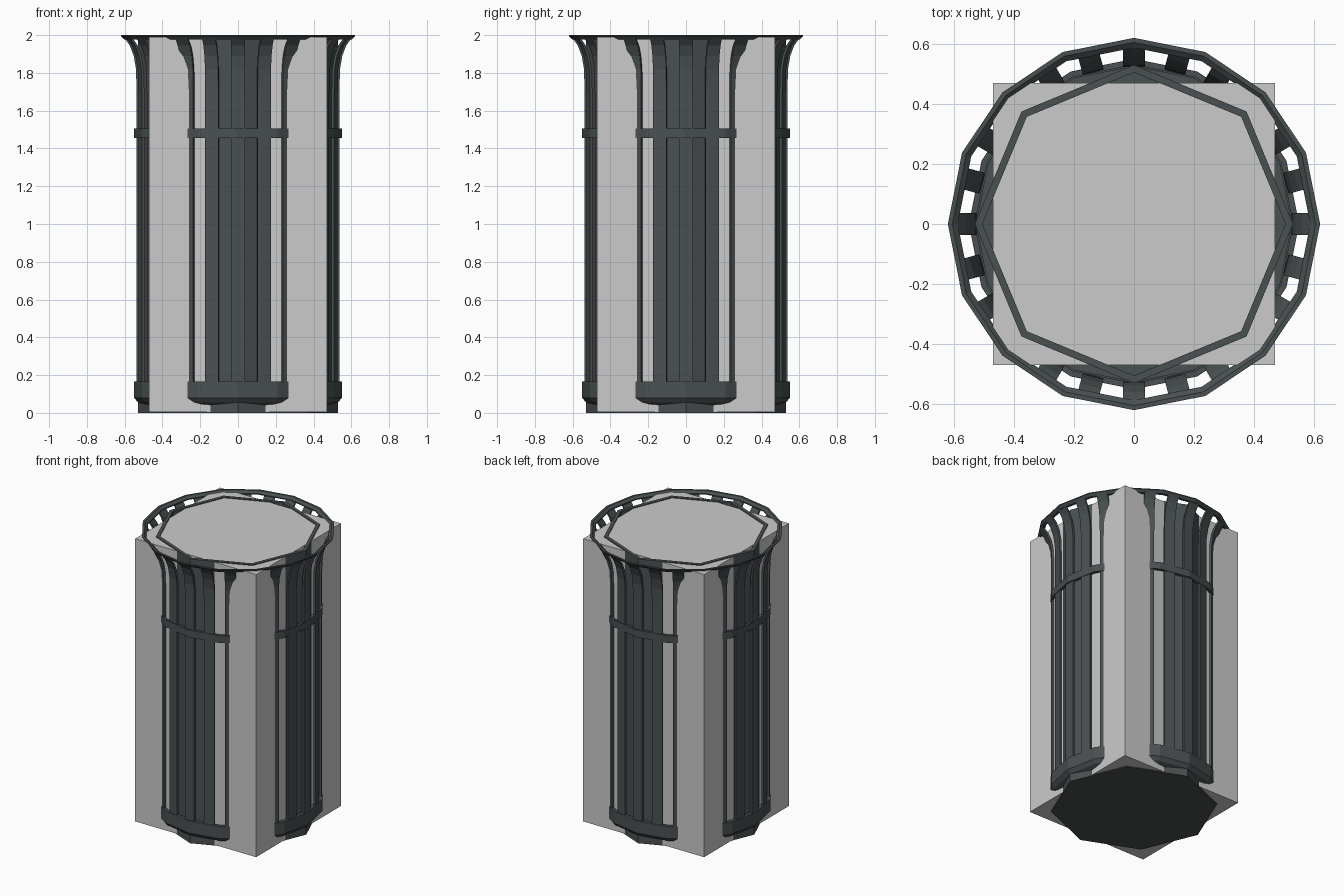
import bpy, bmesh
from math import sin, cos, pi

if "Cube" in bpy.data.objects:
    bpy.data.objects.remove(bpy.data.objects["Cube"])

dark = bpy.data.materials.new("dark_metal")
dark.diffuse_color = (0.068, 0.08, 0.083, 1)
dark.use_nodes = True
dark.node_tree.nodes["Principled BSDF"].inputs["Base Color"].default_value = dark.diffuse_color


def make(name, bm, mat=None):
    bmesh.ops.recalc_face_normals(bm, faces=bm.faces[:])
    me = bpy.data.meshes.new(name)
    bm.to_mesh(me)
    bm.free()
    ob = bpy.data.objects.new(name, me)
    bpy.context.collection.objects.link(ob)
    if mat:
        me.materials.append(mat)
    return ob


def lathe(name, profile, n, closed=True):
    """Spin (radius, z) points with n sides; an open profile gets both ends capped."""
    bm = bmesh.new()
    rings = [[bm.verts.new((r * cos(2 * pi * i / n), r * sin(2 * pi * i / n), z))
              for i in range(n)] for r, z in profile]
    pairs = list(zip(rings, rings[1:]))
    if closed:
        pairs.append((rings[-1], rings[0]))
    for a, b in pairs:
        for i in range(n):
            j = (i + 1) % n
            bm.faces.new((a[i], a[j], b[j], b[i]))
    if not closed:
        bm.faces.new(rings[0])
        bm.faces.new(rings[-1])
    return make(name, bm, dark)


# square inner block
bm = bmesh.new()
bmesh.ops.create_cube(bm, size=1)
for v in bm.verts:
    v.co = (v.co.x * 0.94, v.co.y * 0.94, 0.005 + (v.co.z + 0.5) * 1.985)
make("inner_block", bm)

# octagonal liner with an open top and a floor
lathe("liner", [(0.53, 0), (0.53, 1.995), (0.505, 1.995), (0.505, 0.1)], 8, closed=False)

# base cup, middle band and top rim
lathe("base_cup", [(0.44, 0.03), (0.49, 0.038), (0.53, 0.056), (0.55, 0.08),
                   (0.55, 0.165), (0.525, 0.165), (0.525, 0.1), (0.44, 0.1)], 16)
lathe("middle_band", [(0.55, 1.455), (0.55, 1.505), (0.53, 1.505), (0.53, 1.455)], 16)
lathe("top_rim", [(0.603, 1.978), (0.62, 1.995), (0.62, 2.0), (0.605, 2.0),
                  (0.587, 1.985), (0.587, 1.978)], 16)

# 24 flared slats
path = [(0.537, 0.09), (0.537, 1.7), (0.54, 1.82), (0.552, 1.89), (0.573, 1.945), (0.6, 1.982)]
bm = bmesh.new()
for k in range(24):
    a = k * pi / 12
    sections = []
    for r, z in path:
        sections.append([bm.verts.new((q * cos(a) - w * sin(a), q * sin(a) + w * cos(a), z))
                         for q, w in ((r, -0.036), (r, 0.036), (r - 0.014, 0.036), (r - 0.014, -0.036))])
    for s, t in zip(sections, sections[1:]):
        for i in range(4):
            j = (i + 1) % 4
            bm.faces.new((s[i], s[j], t[j], t[i]))
    bm.faces.new(sections[0])
    bm.faces.new(sections[-1])
make("slats", bm, dark)
